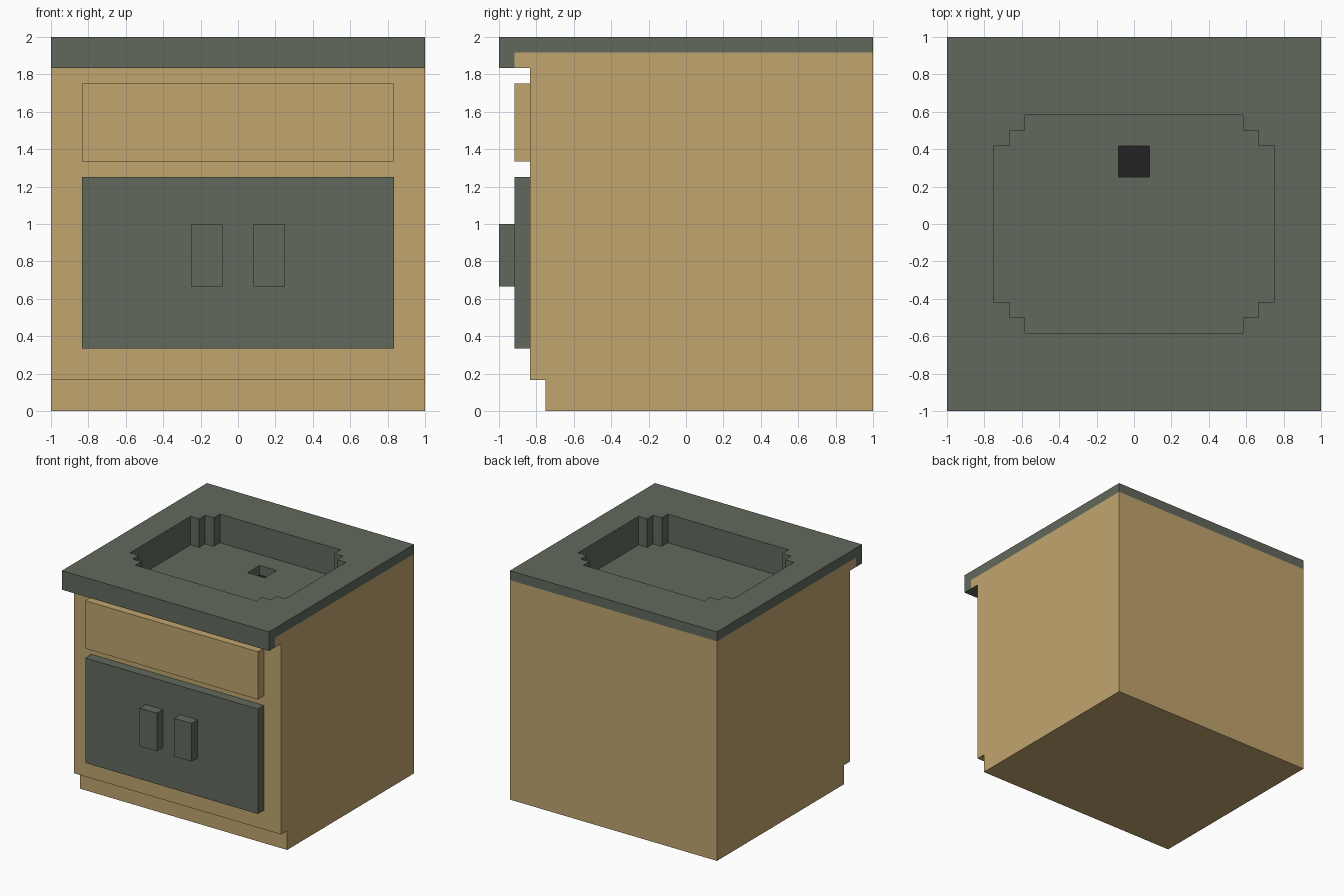
import bpy
import bmesh

cube = bpy.data.objects.get("Cube")
if cube:
    bpy.data.objects.remove(cube, do_unlink=True)

U = 1 / 12  # every size is a multiple of this step


def material(name, rgb):
    mat = bpy.data.materials.new(name)
    mat.use_nodes = True
    mat.diffuse_color = (*rgb, 1)
    mat.node_tree.nodes["Principled BSDF"].inputs["Base Color"].default_value = (*rgb, 1)
    return mat


TAN = material("tan wood", (0.527, 0.376, 0.156))
GREY = material("grey green stone", (0.122, 0.141, 0.107))
BLACK = material("drain black", (0.016, 0.016, 0.016))


def finish(bm, name, *mats):
    bmesh.ops.recalc_face_normals(bm, faces=bm.faces[:])
    mesh = bpy.data.meshes.new(name)
    bm.to_mesh(mesh)
    bm.free()
    for m in mats:
        mesh.materials.append(m)
    obj = bpy.data.objects.new(name, mesh)
    bpy.context.collection.objects.link(obj)
    return obj


def prism(bm, profile, x0=-12, x1=12):
    """Extrude a (y, z) profile along x."""
    verts = [bm.verts.new((x0 * U, y * U, z * U)) for y, z in profile]
    face = bm.faces.new(verts)
    new = bmesh.ops.extrude_face_region(bm, geom=[face])["geom"]
    moved = [g for g in new if isinstance(g, bmesh.types.BMVert)]
    bmesh.ops.translate(bm, verts=moved, vec=((x1 - x0) * U, 0, 0))


def faces_at(bm, z):
    return [f for f in bm.faces if all(abs(v.co.z - z * U) < 1e-4 for v in f.verts)]


def box(name, mat, x0, x1, y0, y1, z0, z1):
    bm = bmesh.new()
    prism(bm, [(y0, z0), (y1, z0), (y1, z1), (y0, z1)], x0, x1)
    return finish(bm, name, mat)


def loop(bm, outline, z):
    verts = [bm.verts.new((x * U, y * U, z * U)) for x, y in outline]
    return [bm.edges.new((a, b)) for a, b in zip(verts, verts[1:] + verts[:1])]


def drop(bm, edges, depth):
    """Extrude a rim straight down into walls and return the lower rim."""
    new = bmesh.ops.extrude_edge_only(bm, edges=edges)["geom"]
    verts = [g for g in new if isinstance(g, bmesh.types.BMVert)]
    bmesh.ops.translate(bm, verts=verts, vec=(0, 0, -depth * U))
    return [e for e in bm.edges if e.verts[0] in verts and e.verts[1] in verts]


def fill(bm, edges):
    bmesh.ops.triangle_fill(bm, edges=edges, use_beauty=True, normal=(0, 0, 1))


# Cabinet with recessed toe kick, open under the worktop
bm = bmesh.new()
prism(bm, [(-9, 0), (12, 0), (12, 23), (-11, 23), (-11, 22), (-10, 22), (-10, 2), (-9, 2)])
bmesh.ops.delete(bm, geom=faces_at(bm, 23), context="FACES_ONLY")
for f in faces_at(bm, 22):  # underside of the overhang
    f.material_index = 1
finish(bm, "cabinet", TAN, GREY)

# Worktop with front lip, stepped basin and square drain
bm = bmesh.new()
prism(bm, [(-12, 22), (-11, 22), (-11, 23), (12, 23), (12, 24), (-12, 24)])
bmesh.ops.delete(bm, geom=faces_at(bm, 23) + faces_at(bm, 24), context="FACES_ONLY")
rim = [e for e in bm.edges if all(abs(v.co.z - 2) < 1e-4 for v in e.verts)]
corner = [(9, 5), (8, 5), (8, 6), (7, 6), (7, 7)]
half = corner + [(-x, y) for x, y in reversed(corner)]
basin = loop(bm, half + [(-x, -y) for x, y in half], 24)
fill(bm, rim + basin)
basin_floor = drop(bm, basin, 3)
drain = loop(bm, [(-1, 3), (1, 3), (1, 5), (-1, 5)], 21)
fill(bm, basin_floor + drain)
fill(bm, drop(bm, drain, 1))
for f in faces_at(bm, 20):
    f.material_index = 1
finish(bm, "worktop", GREY, BLACK)

# Front panels and handles
box("drawer_front", TAN, -10, 10, -11, -10, 16, 21)
box("door_panel", GREY, -10, 10, -11, -10, 4, 15)
box("left_handle", GREY, 1, 3, -12, -11, 8, 12)
box("right_handle", GREY, -3, -1, -12, -11, 8, 12)
